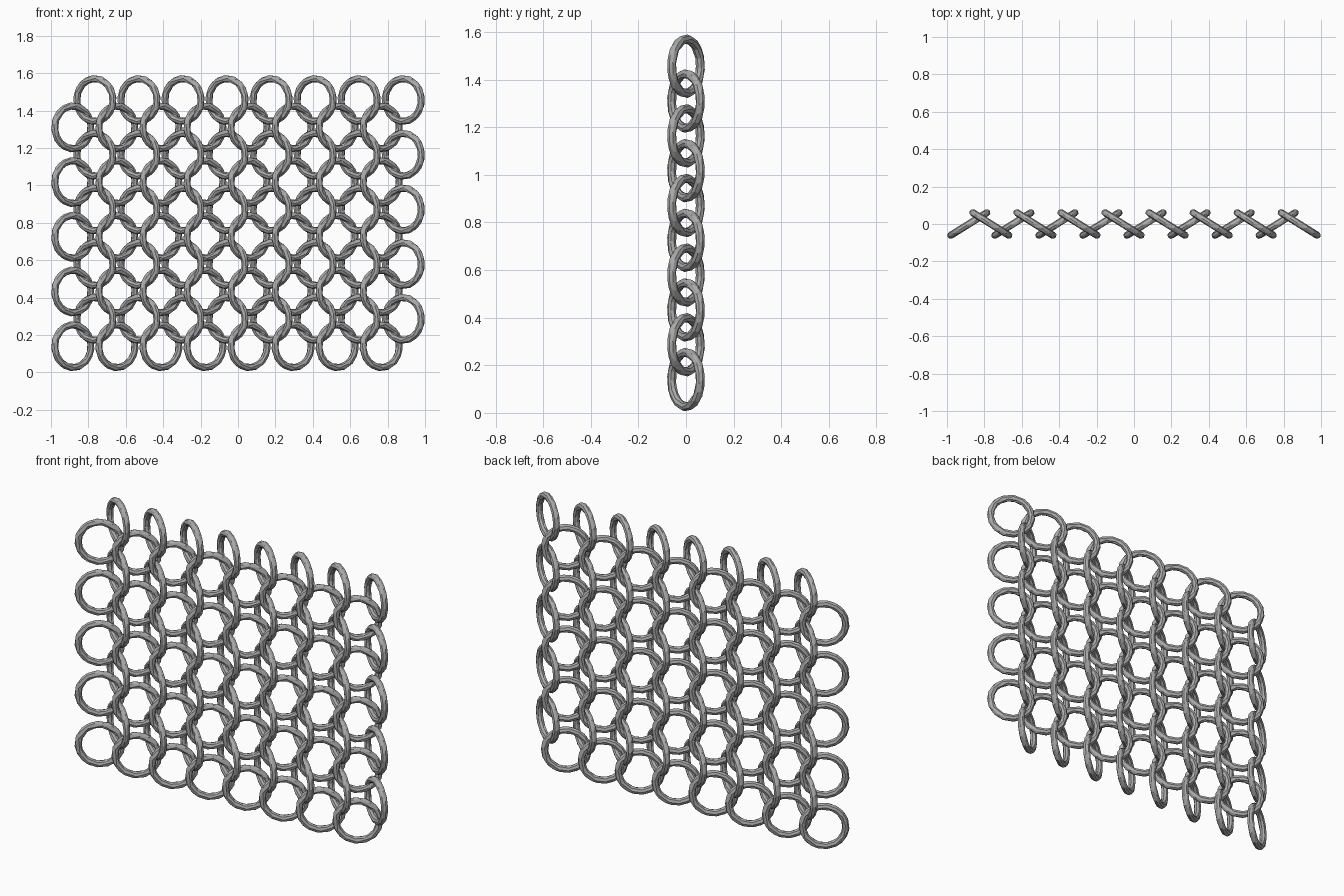
import bpy
import math

cube = bpy.data.objects.get("Cube")
if cube:
    bpy.data.objects.remove(cube)

COLUMNS, ROWS = 8, 5
STEP_X, STEP_Z = 0.2355, 0.2925
RING_RADIUS, WIRE_RADIUS = 0.114, 0.019
TILT = math.radians(32)

steel = bpy.data.materials.new("steel grey")
steel.use_nodes = True
colour = (0.4, 0.4, 0.4, 1)
steel.diffuse_color = colour
steel.node_tree.nodes["Principled BSDF"].inputs["Base Color"].default_value = colour


def add_links(name, x, z, tilt):
    """One faceted ring standing upright, repeated over a grid."""
    bpy.ops.mesh.primitive_torus_add(
        major_segments=28, minor_segments=8,
        major_radius=RING_RADIUS, minor_radius=WIRE_RADIUS)
    ring = bpy.context.object
    ring.name = name
    ring.data.materials.append(steel)
    # Hand-forged, irregular facets
    facets = ring.modifiers.new("facets", 'DECIMATE')
    facets.ratio = 0.5
    ring.rotation_euler = (math.pi / 2, 0, tilt)
    # Apply the facets and the tilt so that the grid follows the world axes
    bpy.ops.object.modifier_apply(modifier=facets.name)
    bpy.ops.object.transform_apply(location=False, rotation=True, scale=False)
    ring.location = (x, 0, z)
    for label, count, step in (("columns", COLUMNS, (STEP_X, 0, 0)),
                               ("rows", ROWS, (0, 0, STEP_Z))):
        array = ring.modifiers.new(label, 'ARRAY')
        array.count = count
        array.use_relative_offset = False
        array.use_constant_offset = True
        array.constant_offset_displace = step
    return ring


# Two interlocking sets of rings, tilted opposite ways and offset half a step
first_x, first_z = -0.883, 0.14
add_links("left_leaning_rings", first_x, first_z, TILT)
add_links("right_leaning_rings", first_x + STEP_X / 2, first_z + STEP_Z / 2, -TILT)
